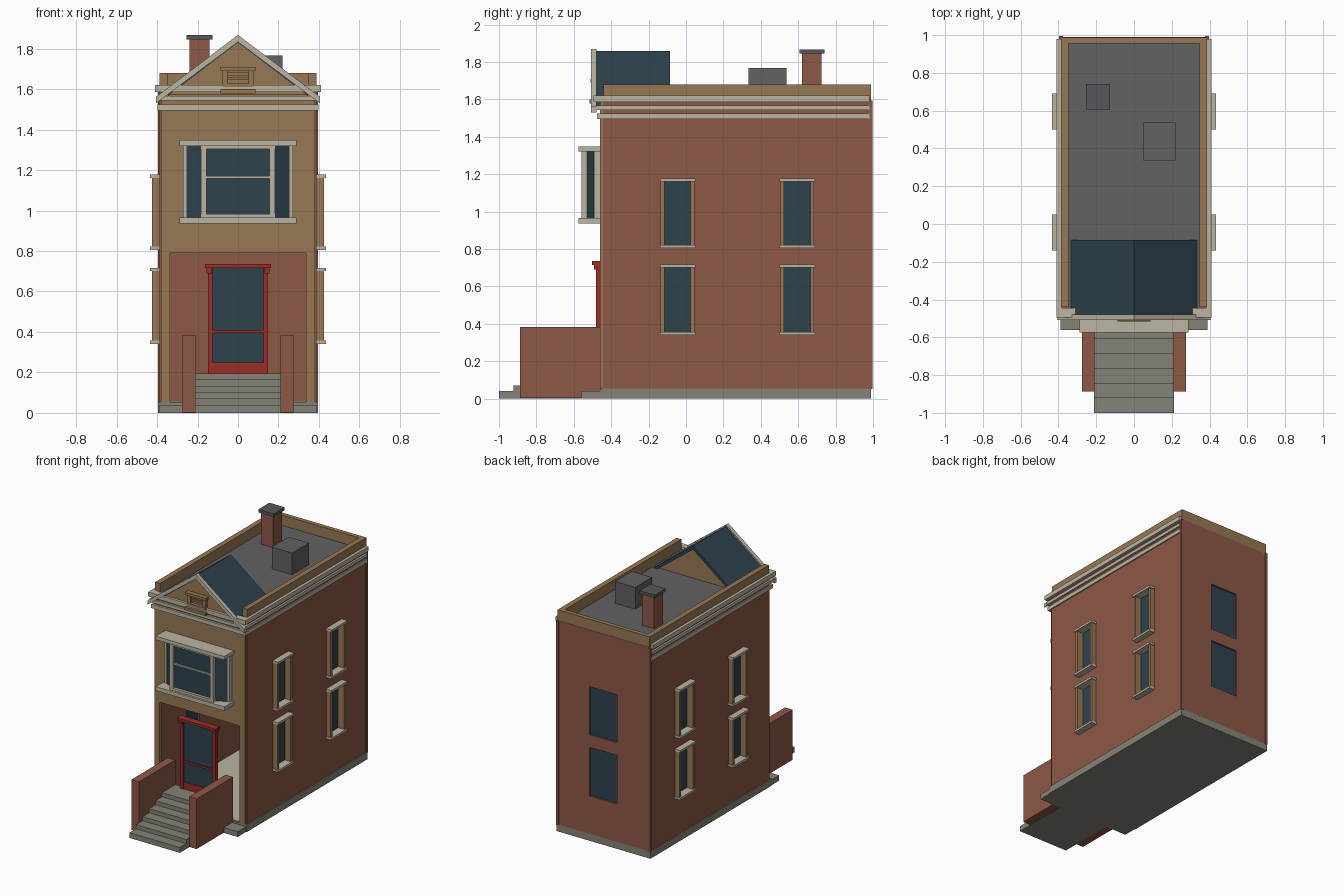
import bpy
import bmesh

cube = bpy.data.objects.get("Cube")
if cube:
    bpy.data.objects.remove(cube, do_unlink=True)


def material(name, r, g, b):
    m = bpy.data.materials.new(name)
    m.use_nodes = True
    m.diffuse_color = (r, g, b, 1)
    m.node_tree.nodes["Principled BSDF"].inputs["Base Color"].default_value = (r, g, b, 1)
    return m


BRICK = material("brick", .27, .098, .061)
TAN = material("tan_plaster", .314, .188, .089)
TRIM = material("pale_trim", .503, .462, .366)
STONE = material("grey_stone", .238, .227, .184)
GLASS = material("dark_blue_glass", .027, .055, .075)
RED = material("door_red", .328, .026, .019)
ROOF = material("roof_grey", .122, .122, .122)
CAP = material("cap_grey", .09, .097, .105)


def finish(name, bm, mat):
    bmesh.ops.recalc_face_normals(bm, faces=bm.faces)
    mesh = bpy.data.meshes.new(name)
    bm.to_mesh(mesh)
    bm.free()
    mesh.materials.append(mat)
    ob = bpy.data.objects.new(name, mesh)
    bpy.context.scene.collection.objects.link(ob)
    return ob


def box(name, mat, x, y, z):
    """Box from three (low, high) ranges."""
    bm = bmesh.new()
    bmesh.ops.create_cube(bm, size=1)
    for v in bm.verts:
        v.co = [(r[0] + r[1]) / 2 + c * (r[1] - r[0]) for r, c in zip((x, y, z), v.co)]
    return finish(name, bm, mat)


def pair(name, mat, x, y, z):
    """Box and its mirror image across the centre line."""
    box(name + "_left", mat, x, y, z)
    box(name + "_right", mat, (-x[1], -x[0]), y, z)


def wide(name, mat, half, y, z):
    return box(name, mat, (-half, half), y, z)


def prism(name, mat, points, axis, low, high):
    """Outline extruded along y (points are x, z) or z (points are x, y)."""
    bm = bmesh.new()
    place = (lambda a, b, d: (a, d, b)) if axis == "y" else (lambda a, b, d: (a, b, d))
    face = bm.faces.new([bm.verts.new(place(a, b, low)) for a, b in points])
    ext = bmesh.ops.extrude_face_region(bm, geom=[face])["geom"]
    shift = place(0, 0, high - low)
    bmesh.ops.translate(bm, vec=shift, verts=[v for v in ext if isinstance(v, bmesh.types.BMVert)])
    return finish(name, bm, mat)


# Base and floor
wide("base", STONE, .395, (-.46, .99), (0, .055))
wide("front_plinth", STONE, .39, (-.56, -.46), (0, .04))
wide("inner_floor", TRIM, .345, (-.45, .95), (.054, .058))

# Hollow brick shell with window holes
shell = wide("brick_walls", BRICK, .388, (-.445, .99), (.05, 1.6))
cutters = [wide("interior_cutter", BRICK, .345, (-.6, .95), (.04, 1.57))]
LEVELS = (("lower", .345, .71), ("upper", .81, 1.17))
for level, low, high in LEVELS:
    cutters.append(wide(level + "_back_cutter", BRICK, .115, (.9, 1.1), (low - .005, high)))
    wide(level + "_back_glass", GLASS, .125, (.962, .978), (low - .015, high + .01))
    for spot, y in (("front", -.045), ("rear", .595)):
        name = level + "_" + spot
        cutters.append(wide(name + "_cutter", BRICK, .6, (y - .078, y + .078), (low, high)))
        # Side window glass, jambs, head and sill
        pair(name + "_glass", GLASS, (.36, .375), (y - .085, y + .085), (low, high))
        for end, a, b in (("a", -.09, -.07), ("b", .07, .09)):
            pair(name + "_jamb_" + end, TAN, (.37, .425), (y + a, y + b), (low, high))
        pair(name + "_sill", TRIM, (.37, .435), (y - .095, y + .095), (low - .005, low + .012))
        pair(name + "_head", TRIM, (.37, .435), (y - .095, y + .095), (high - .01, high + .007))
for cutter in cutters:
    cutter.hide_render = True
    cutter.hide_set(True)
    cutter.display_type = "WIRE"
    mod = shell.modifiers.new(cutter.name, "BOOLEAN")
    mod.operation = "DIFFERENCE"
    mod.solver = "EXACT"
    mod.object = cutter
bpy.context.view_layer.update()
cut_mesh = bpy.data.meshes.new_from_object(shell.evaluated_get(bpy.context.evaluated_depsgraph_get()))
shell.modifiers.clear()
shell.data = cut_mesh
shell.data.materials.clear()
shell.data.materials.append(BRICK)
for cutter in cutters:
    bpy.data.objects.remove(cutter, do_unlink=True)
pair("back_corner", BRICK, (.375, .396), (.975, .996), (.05, 1.595))

# Front facade around the open entrance
pair("facade_pier", TAN, (.335, .38), (-.46, -.44), (.055, .79))
wide("facade_panel", TAN, .38, (-.46, -.44), (.79, 1.6))

# Flat roof and parapet
wide("flat_roof", ROOF, .36, (-.44, .97), (1.575, 1.602))
pair("parapet_side", TAN, (.347, .387), (-.44, .988), (1.6, 1.68))
wide("parapet_back", TAN, .387, (.955, .988), (1.6, 1.68))

# Cornice bands along the sides and front
for i, (out, low, high) in enumerate(((.397, 1.495, 1.525), (.402, 1.543, 1.567), (.409, 1.587, 1.62))):
    front = -.475 - .01 * i
    pair(f"cornice_side_{i}", TRIM, (.38, out), (front, .98), (low, high))
    wide(f"cornice_front_{i}", TRIM, out, (front, -.445), (low, high))

# Gable, its roof slopes and rake boards
prism("gable", TAN, [(-.34, 1.57), (.34, 1.57), (0, 1.835)], "y", -.475, -.105)
for side, s in (("left", 1), ("right", -1)):
    slope = [(0, 1.858), (s * .347, 1.592), (s * .347, 1.565), (0, 1.83)]
    prism("gable_roof_" + side, GLASS, slope, "y", -.48, -.085)
    rake = [(0, 1.868), (s * .405, 1.562), (s * .405, 1.53), (0, 1.833)]
    prism("rake_" + side, TRIM, rake, "y", -.508, -.478)

# Gable vent
wide("vent_head", TAN, .087, (-.51, -.47), (1.69, 1.71))
wide("vent_sill", TAN, .087, (-.515, -.47), (1.578, 1.6))
pair("vent_post", TAN, (.052, .076), (-.498, -.47), (1.625, 1.69))
wide("vent_rail", TAN, .076, (-.5, -.47), (1.61, 1.628))
for z in (1.645, 1.668):
    wide("vent_slat", TAN, .052, (-.486, -.47), (z, z + .014))

# Bay window
bay = [(-.262, -.45), (-.262, -.485), (-.165, -.54), (.165, -.54), (.262, -.485), (.262, -.45)]
prism("bay_glass", GLASS, bay, "z", .96, 1.325)
wide("bay_head", TRIM, .288, (-.575, -.455), (1.32, 1.348))
wide("bay_sill", TRIM, .288, (-.575, -.455), (.935, .965))
wide("bay_top_rail", TRIM, .185, (-.56, -.525), (1.303, 1.322))
wide("bay_bottom_rail", TRIM, .185, (-.56, -.525), (.963, .983))
wide("bay_middle_rail", TRIM, .16, (-.553, -.53), (1.158, 1.17))
pair("bay_inner_post", TRIM, (.155, .183), (-.56, -.522), (.96, 1.322))
pair("bay_outer_post", TRIM, (.255, .273), (-.492, -.455), (.96, 1.322))

# Front door
wide("door_glass", GLASS, .13, (-.468, -.458), (.22, .72))
pair("door_post", RED, (.125, .148), (-.482, -.45), (.195, .72))
pair("door_bracket", RED, (.13, .155), (-.492, -.455), (.69, .72))
wide("door_hood", RED, .162, (-.502, -.45), (.715, .735))
wide("door_bottom_rail", RED, .13, (-.476, -.452), (.195, .248))
wide("door_middle_rail", RED, .13, (-.476, -.452), (.395, .41))

# Stoop
for i in range(6):
    wide(f"step_{i}", STONE, .212, (-1 + .078 * i, -.45), (0, .04 + .031 * i))
pair("stoop_wall", BRICK, (.21, .274), (-.887, -.45), (.002, .382))

# Chimney and roof vent
box("chimney", BRICK, (-.24, -.14), (.62, .725), (1.59, 1.85))
box("chimney_cap", CAP, (-.255, -.126), (.607, .74), (1.845, 1.867))
box("roof_vent", ROOF, (.05, .22), (.335, .537), (1.59, 1.767))
